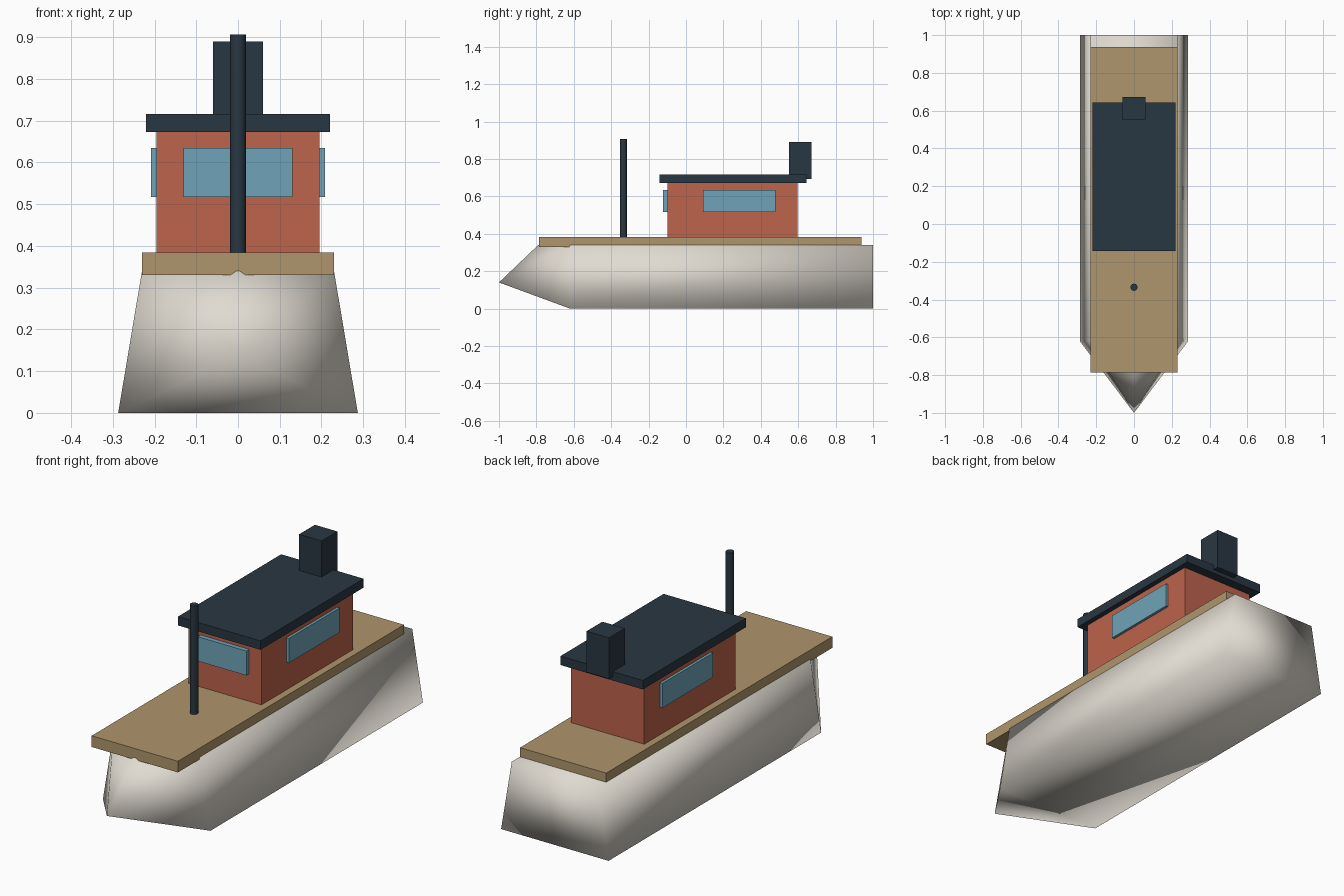
import bpy

if "Cube" in bpy.data.objects:
    bpy.data.objects.remove(bpy.data.objects["Cube"])


def material(name, r, g, b):
    m = bpy.data.materials.new(name)
    m.diffuse_color = (r, g, b, 1)
    m.use_nodes = True
    m.node_tree.nodes["Principled BSDF"].inputs["Base Color"].default_value = m.diffuse_color
    return m


CREAM = material("cream", 0.75, 0.71, 0.64)
WOOD = material("wood", 0.43, 0.30, 0.15)
BRICK = material("brick_red", 0.51, 0.125, 0.07)
GLASS = material("glass", 0.16, 0.37, 0.48)
DARK = material("dark_slate", 0.022, 0.038, 0.054)


def box(name, x, y, z, mat):
    """Box from (min, max) ranges on each axis."""
    bpy.ops.mesh.primitive_cube_add(size=1, location=[(a + b) / 2 for a, b in (x, y, z)])
    ob = bpy.context.object
    ob.name = name
    ob.scale = [b - a for a, b in (x, y, z)]
    bpy.ops.object.transform_apply(location=False, rotation=False, scale=True)
    ob.data.materials.append(mat)
    return ob


# Hull: flared trapezoid section, running forward to a raised bow point
verts = [(-0.287, 1, 0), (0.287, 1, 0), (0.23, 1, 0.34), (-0.23, 1, 0.34),
         (-0.287, -0.62, 0), (0.287, -0.62, 0), (0.23, -0.62, 0.34), (-0.23, -0.62, 0.34),
         (0, -1, 0.14), (0, -0.79, 0.34)]
faces = [(0, 3, 2, 1), (0, 1, 5, 4), (2, 3, 7, 9, 6),
         (1, 2, 5), (2, 6, 5), (0, 4, 3), (3, 4, 7),
         (4, 5, 8), (5, 6, 8), (6, 9, 8), (4, 8, 7), (7, 8, 9)]
mesh = bpy.data.meshes.new("hull")
mesh.from_pydata(verts, [], faces)
mesh.materials.append(CREAM)
mesh.shade_smooth()
hull = bpy.data.objects.new("hull", mesh)
bpy.context.collection.objects.link(hull)

# Deck and cabin
box("deck", (-0.23, 0.23), (-0.787, 0.937), (0.33, 0.384), WOOD)
box("cabin", (-0.195, 0.195), (-0.10, 0.597), (0.38, 0.675), BRICK)
box("roof", (-0.22, 0.22), (-0.143, 0.643), (0.673, 0.716), DARK)
box("funnel", (-0.06, 0.06), (0.552, 0.672), (0.692, 0.89), DARK)

# Windows
box("front_window", (-0.13, 0.13), (-0.122, -0.095), (0.517, 0.635), GLASS)
for side, name in ((-1, "left_window"), (1, "right_window")):
    box(name, sorted((side * 0.188, side * 0.208)), (0.09, 0.478), (0.517, 0.635), GLASS)

# Mast
bpy.ops.mesh.primitive_cylinder_add(vertices=16, radius=0.019, depth=0.527,
                                    location=(0, -0.335, 0.6435))
mast = bpy.context.object
mast.name = "mast"
mast.data.materials.append(DARK)
bpy.ops.object.shade_smooth_by_angle()
